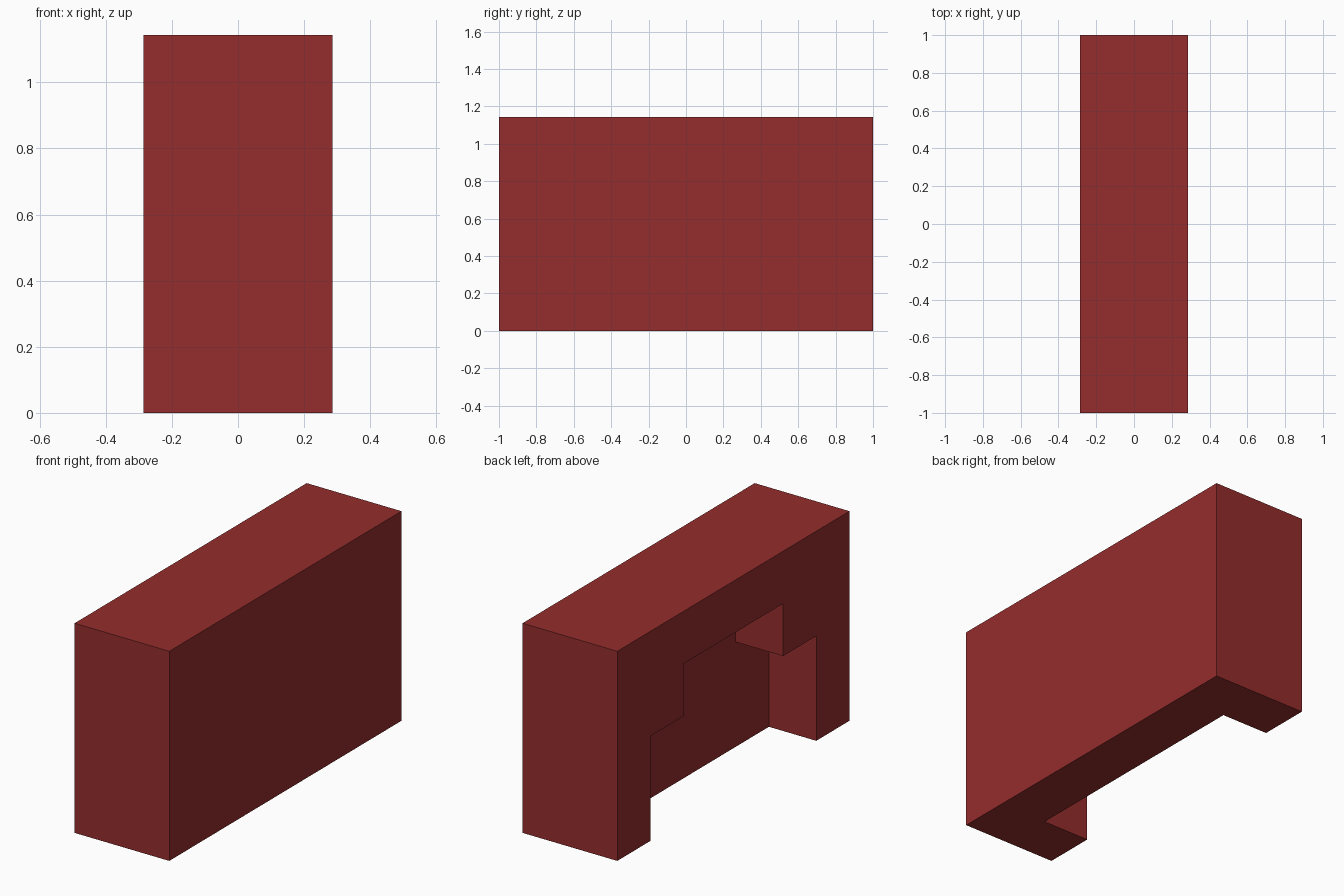
import bpy
import bmesh
from mathutils import Vector

cube = bpy.data.objects.get("Cube")
if cube:
    bpy.data.objects.remove(cube, do_unlink=True)

U = 2 / 7  # module: every dimension is a multiple of this
HALF_WIDTH, HALF_LENGTH, HEIGHT = U, 1.0, 4 * U

red = bpy.data.materials.new("brick_red")
red.use_nodes = True
colour = (0.3, 0.026, 0.026, 1)
red.diffuse_color = colour
red.node_tree.nodes["Principled BSDF"].inputs["Base Color"].default_value = colour


def extrude_profile(name, profile, x0, x1):
    """Extrude a (y, z) outline along x into a closed solid."""
    bm = bmesh.new()
    face = bm.faces.new([bm.verts.new((x0, y, z)) for y, z in profile])
    out = bmesh.ops.extrude_face_region(bm, geom=[face])
    verts = [g for g in out["geom"] if isinstance(g, bmesh.types.BMVert)]
    bmesh.ops.translate(bm, verts=verts, vec=Vector((x1 - x0, 0, 0)))
    bmesh.ops.recalc_face_normals(bm, faces=bm.faces)
    mesh = bpy.data.meshes.new(name)
    bm.to_mesh(mesh)
    bm.free()
    mesh.materials.append(red)
    obj = bpy.data.objects.new(name, mesh)
    bpy.context.collection.objects.link(obj)
    return obj


def mirrored(half):
    """Complete a right-hand half outline across y = 0."""
    return half + [(-y, z) for y, z in reversed(half)]


# Solid block
block = extrude_profile("stepped_arch_block",
                        mirrored([(HALF_LENGTH, 0), (HALF_LENGTH, HEIGHT)]),
                        -HALF_WIDTH, HALF_WIDTH)

# Stepped recess, cut halfway through from one long side
recess = extrude_profile("recess_cutter",
                         mirrored([(2.5 * U, -U), (2.5 * U, 2 * U),
                                   (1.5 * U, 2 * U), (1.5 * U, 3 * U)]),
                         -2 * U, 0)
recess.hide_render = True

cut = block.modifiers.new("recess", "BOOLEAN")
cut.operation = "DIFFERENCE"
cut.solver = "EXACT"
cut.object = recess
bpy.context.view_layer.objects.active = block
block.select_set(True)
bpy.ops.object.modifier_apply(modifier=cut.name)
bpy.data.objects.remove(recess, do_unlink=True)
